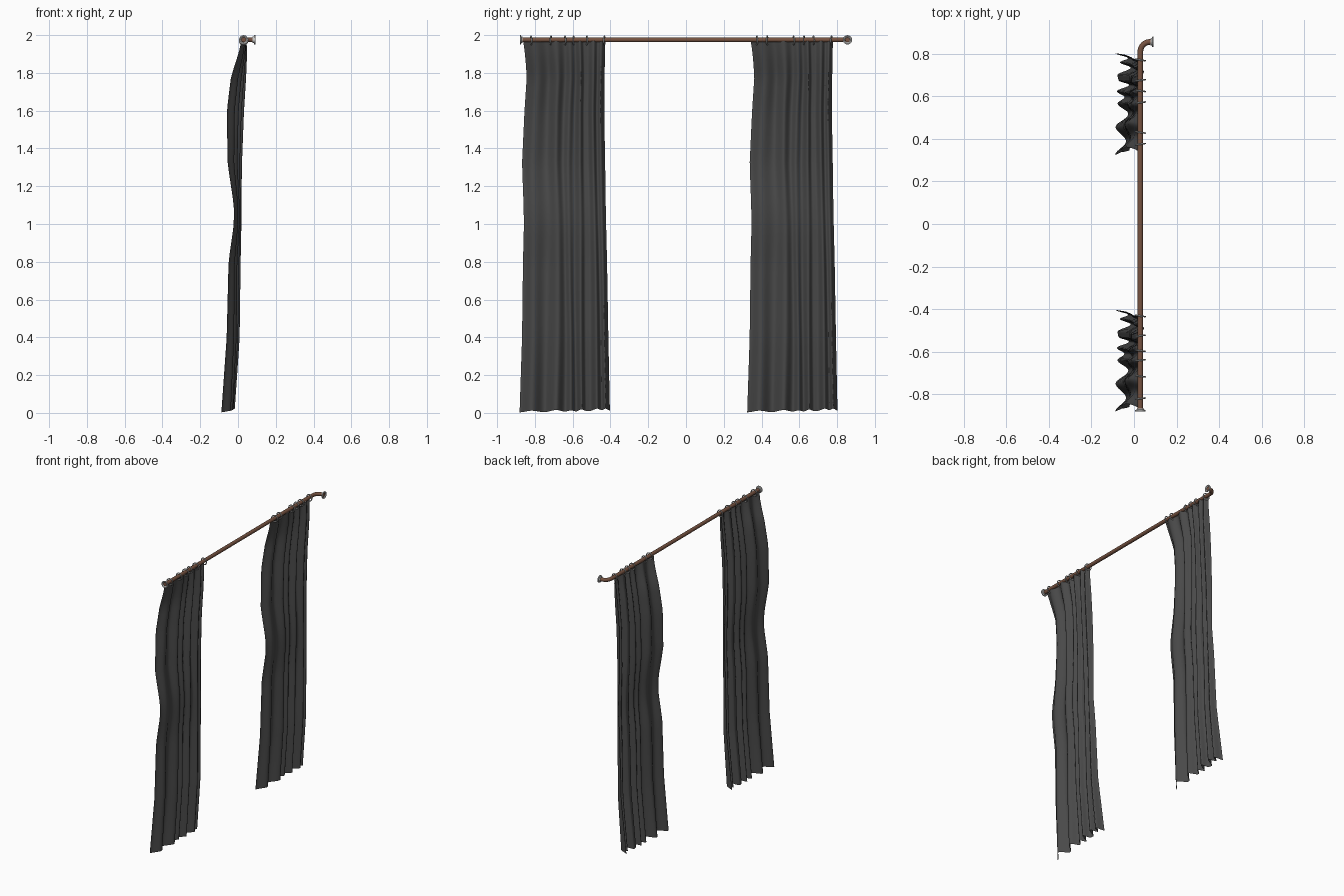
import bpy, math
from mathutils import Vector

cube = bpy.data.objects.get("Cube")
if cube:
    bpy.data.objects.remove(cube)


def material(name, rgb, rough=0.7):
    m = bpy.data.materials.new(name)
    m.use_nodes = True
    m.diffuse_color = (*rgb, 1)
    bsdf = next(n for n in m.node_tree.nodes if n.type == 'BSDF_PRINCIPLED')
    bsdf.inputs["Base Color"].default_value = (*rgb, 1)
    bsdf.inputs["Roughness"].default_value = rough
    return m


CLOTH = material("charcoal cloth", (0.067, 0.067, 0.067))
WOOD = material("brown rod", (0.18, 0.085, 0.052))
METAL = material("grey metal", (0.55, 0.55, 0.54))

ROD_X, ROD_Z = 0.03, 1.975


def interp(keys, t, smooth=False):
    """Value rows keyed by their first entry, blended at t."""
    for a, b in zip(keys, keys[1:]):
        if t <= b[0]:
            f = max(0, (t - a[0]) / (b[0] - a[0]))
            if smooth:
                f = (1 - math.cos(math.pi * f)) / 2
            return [p + (q - p) * f for p, q in zip(a[1:], b[1:])]
    return list(keys[-1][1:])


def add_mesh(name, verts, faces, mat):
    me = bpy.data.meshes.new(name)
    me.from_pydata(verts, [], faces)
    me.materials.append(mat)
    ob = bpy.data.objects.new(name, me)
    bpy.context.collection.objects.link(ob)
    return ob


# Pleat shape across the width: position, depth
PLEATS = [(0, -1), (0.13, 0.4), (0.28, -0.95), (0.41, 0.7), (0.5, -0.7),
          (0.56, 0.2), (0.62, -0.8), (0.69, 0.8), (0.74, -0.6), (0.79, -0.7),
          (0.86, 1), (0.91, -0.4), (0.95, 0.7), (1, -0.95)]
# Drape by height: z, centre x, pleat depth, swing of the edges, near y, far y
DRAPE = [(0.0, -0.052, 0.036, 0.0, 0.324, 0.802), (0.4, -0.024, 0.026, 0.01, 0.337, 0.794),
         (0.8, -0.016, 0.021, 0.013, 0.342, 0.787), (1.0, -0.001, 0.015, 0.006, 0.347, 0.782),
         (1.1, -0.001, 0.015, 0.006, 0.345, 0.78), (1.32, -0.014, 0.021, 0.02, 0.337, 0.777),
         (1.6, -0.01, 0.025, 0.024, 0.35, 0.772), (1.78, 0.006, 0.024, 0.019, 0.362, 0.774),
         (1.9, 0.026, 0.018, 0.006, 0.353, 0.776), (1.968, 0.032, 0.014, 0.0, 0.343, 0.778)]
COLS, ROWS = 96, 40


def curtain(name, shift):
    verts, faces = [], []
    for r in range(ROWS + 1):
        z = 1.968 * r / ROWS
        cx, depth, swing, y0, y1 = interp(DRAPE, z)
        for c in range(COLS + 1):
            s = c / COLS
            p = interp(PLEATS, s, True)[0]
            # folds lean sideways a little and the hem is uneven
            lean = 0.004 * math.sin(3 * z + 14 * s) * math.sin(math.pi * s)
            hem = (0.009 + 0.006 * p + 0.01 * s * s) * max(0, 1 - z / 0.3)
            verts.append((cx + depth * p + swing * (2 * s - 1),
                          y0 + (y1 - y0) * s + lean + shift, z + hem))
    w = COLS + 1
    for r in range(ROWS):
        for c in range(COLS):
            a = r * w + c
            faces.append((a, a + 1, a + w + 1, a + w))
    ob = add_mesh(name, verts, faces, CLOTH)
    ob.data.polygons.foreach_set("use_smooth", [True] * len(faces))


# Rod with a quarter bend at the back end
def rod():
    bend = 0.045
    pts = [Vector((ROD_X, -0.876, ROD_Z))]
    for i in range(9):
        a = math.pi / 2 * i / 8
        pts.append(Vector((ROD_X + bend * (1 - math.cos(a)),
                           0.855 - bend + bend * math.sin(a), ROD_Z)))
    pts.append(Vector((0.088, 0.855, ROD_Z)))
    cu = bpy.data.curves.new("curtain_rod", 'CURVE')
    cu.dimensions = '3D'
    cu.bevel_depth = 0.0132
    cu.bevel_resolution = 3
    cu.use_fill_caps = True
    sp = cu.splines.new('POLY')
    sp.points.add(len(pts) - 1)
    for q, v in zip(sp.points, pts):
        q.co = (*v, 1)
    sp.use_smooth = True
    cu.materials.append(WOOD)
    ob = bpy.data.objects.new("curtain_rod", cu)
    bpy.context.collection.objects.link(ob)


# Open ring flange turned around the rod end: radius, height along the rod
FLANGE = [(0.013, -0.014), (0.0165, -0.014), (0.018, -0.008), (0.025, -0.006),
          (0.025, 0.0), (0.0195, 0.0), (0.013, -0.005)]


def flange(name, end, direction, sides=16):
    n = len(FLANGE)
    verts = [(r * math.cos(math.tau * i / sides), r * math.sin(math.tau * i / sides), h)
             for i in range(sides) for r, h in FLANGE]
    faces = [(i * n + j, (i + 1) % sides * n + j,
              (i + 1) % sides * n + (j + 1) % n, i * n + (j + 1) % n)
             for i in range(sides) for j in range(n)]
    ob = add_mesh(name, verts, faces, METAL)
    ob.location = end
    ob.rotation_euler = direction.to_track_quat('Z', 'Y').to_euler()


rod()
flange("front_flange", Vector((ROD_X, -0.88, ROD_Z)), Vector((0, -1, 0)))
flange("back_flange", Vector((0.092, 0.855, ROD_Z)), Vector((1, 0, 0)))

# Two matching panels, each on six rings
RINGS = {"back": (0.375, 0.43, 0.57, 0.625, 0.675, 0.77),
         "front": (-0.82, -0.715, -0.64, -0.595, -0.525, -0.432)}
for side, shift in (("back", 0), ("front", -1.205)):
    curtain(side + "_curtain", shift)
    for i, y in enumerate(RINGS[side]):
        bpy.ops.mesh.primitive_torus_add(
            major_radius=0.0225, minor_radius=0.0036, major_segments=20, minor_segments=8,
            location=(ROD_X, y, ROD_Z - 0.003),
            rotation=(math.pi / 2, 0, math.radians(8 * (-1) ** i)))
        ring = bpy.context.object
        ring.name = f"{side}_ring_{i + 1}"
        ring.data.materials.append(METAL)
        bpy.ops.object.shade_smooth_by_angle(angle=math.radians(60))
